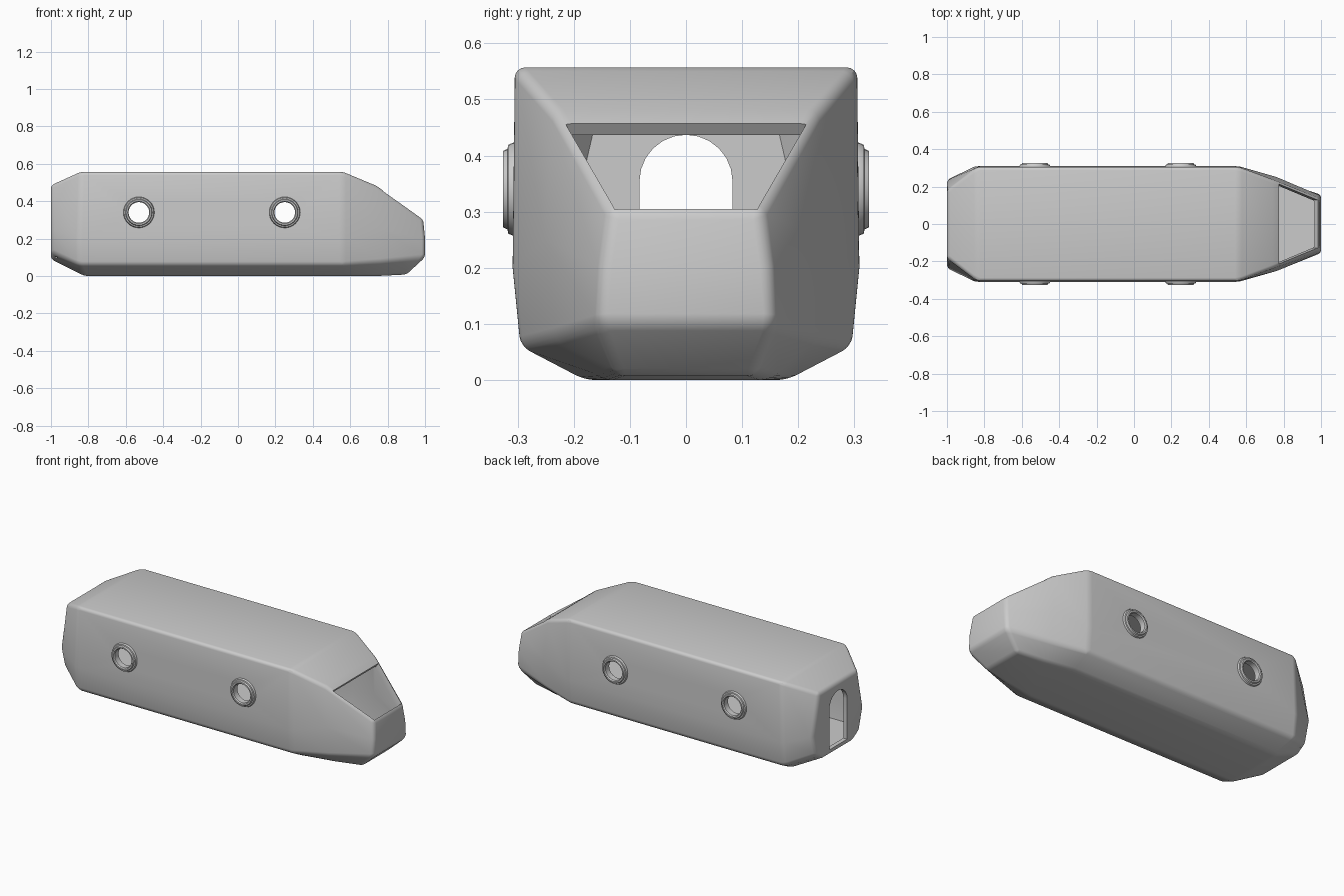
import bpy, bmesh, math
from mathutils import Vector

if "Cube" in bpy.data.objects:
    bpy.data.objects.remove(bpy.data.objects["Cube"])


def finish(name, bm):
    bmesh.ops.recalc_face_normals(bm, faces=bm.faces[:])
    me = bpy.data.meshes.new(name)
    bm.to_mesh(me)
    bm.free()
    ob = bpy.data.objects.new(name, me)
    bpy.context.collection.objects.link(ob)
    return ob


def loft(name, rings):
    """Skin half-sections (x, y, z), mirrored over y, with strip caps."""
    bm = bmesh.new()
    loops = []
    for half in rings:
        pts = list(half) + [(x, -y, z) for x, y, z in reversed(half)]
        loops.append([bm.verts.new(p) for p in pts])
    n = len(loops[0])
    for a, b in zip(loops, loops[1:]):
        for i in range(n):
            j = (i + 1) % n
            bm.faces.new((a[i], a[j], b[j], b[i]))
    for r in (loops[0], loops[-1]):
        for i in range(n // 2 - 1):
            bm.faces.new((r[i], r[i + 1], r[n - 2 - i], r[n - 1 - i]))
    return finish(name, bm)


def prism(name, pts, offset):
    bm = bmesh.new()
    a = [bm.verts.new(p) for p in pts]
    b = [bm.verts.new(Vector(p) + Vector(offset)) for p in pts]
    bm.faces.new(a)
    bm.faces.new(b)
    for i in range(len(a)):
        j = (i + 1) % len(a)
        bm.faces.new((a[i], a[j], b[j], b[i]))
    return finish(name, bm)


def activate(ob):
    bpy.ops.object.select_all(action='DESELECT')
    ob.select_set(True)
    bpy.context.view_layer.objects.active = ob


# faceted outer hull: bottom, chine, side and roof points per section
hull = loft("hull", [
    [(-1, .14, .09), (-1, .20, .13), (-1, .235, .25), (-1, .18, .485)],
    [(-.82, .18, 0), (-.85, .295, .06), (-.85, .309, .2), (-.84, .305, .557)],
    [(.56, .18, 0), (.56, .295, .06), (.56, .309, .2), (.56, .305, .557)],
    [(.74, .15, 0), (.76, .235, .075), (.76, .252, .25), (.74, .237, .482)],
    [(.9, .125, .008), (1, .158, .10), (1, .15, .2), (.99, .135, .303)],
])
bev = hull.modifiers.new("soft_edges", 'BEVEL')
bev.width = .018
bev.segments = 4
bev.limit_method = 'ANGLE'
bev.angle_limit = math.radians(15)

# cabin cavity with flat floor
cutters = [loft("cabin_cutter", [
    [(-.975, .19, .1), (-.975, .21, .25), (-.975, .16, .465)],
    [(-.84, .28, .1), (-.84, .29, .2), (-.83, .283, .535)],
    [(.55, .28, .1), (.55, .29, .2), (.55, .283, .535)],
    [(.73, .22, .1), (.73, .235, .25), (.725, .222, .463)],
    [(.97, .135, .1), (.97, .132, .2), (.965, .118, .289)],
])]

# windshield opening
nrm = Vector((.58, 0, .815))
quad = [(.775, .214, .457), (.775, -.214, .457), (.985, -.127, .306), (.985, .127, .306)]
cutters.append(prism("windshield_cutter", [Vector(p) - nrm * .06 for p in quad], nrm * .12))

# arched rear door opening
arch = [(-1.1, -.083, .115), (-1.1, .083, .115)]
for i in range(13):
    t = math.pi * i / 12
    arch.append((-1.1, .083 * math.cos(t), .354 + .083 * math.sin(t)))
cutters.append(prism("door_cutter", arch, (.2, 0, 0)))

# porthole openings
PORTS = (-.53, .25)
for x in PORTS:
    circle = [(x + .057 * math.cos(math.tau * i / 32), -.5,
               .34 + .057 * math.sin(math.tau * i / 32)) for i in range(32)]
    cutters.append(prism("porthole_cutter", circle, (0, 1, 0)))

for c in cutters:
    c.hide_render = True
    m = hull.modifiers.new("cut", 'BOOLEAN')
    m.operation = 'DIFFERENCE'
    m.solver = 'EXACT'
    m.object = c
activate(hull)
for m in list(hull.modifiers):
    bpy.ops.object.modifier_apply(modifier=m.name)
bpy.ops.object.shade_smooth_by_angle(angle=math.radians(25))
for c in cutters:
    bpy.data.objects.remove(c)

# stepped porthole rims, both sides
RIM = [(.055, .285), (.055, .32), (.06, .326), (.068, .326), (.072, .318),
       (.079, .317), (.083, .308), (.083, .298), (.062, .285)]
for x in PORTS:
    for side in (-1, 1):
        bm = bmesh.new()
        n = 32
        rows = [[bm.verts.new((x + r * math.cos(math.tau * i / n), side * y,
                               .34 + r * math.sin(math.tau * i / n)))
                 for i in range(n)] for r, y in RIM]
        for k in range(len(rows)):
            a, b = rows[k], rows[(k + 1) % len(rows)]
            for i in range(n):
                j = (i + 1) % n
                bm.faces.new((a[i], a[j], b[j], b[i]))
        activate(finish("porthole_rim", bm))
        bpy.ops.object.shade_smooth_by_angle(angle=math.radians(30))
